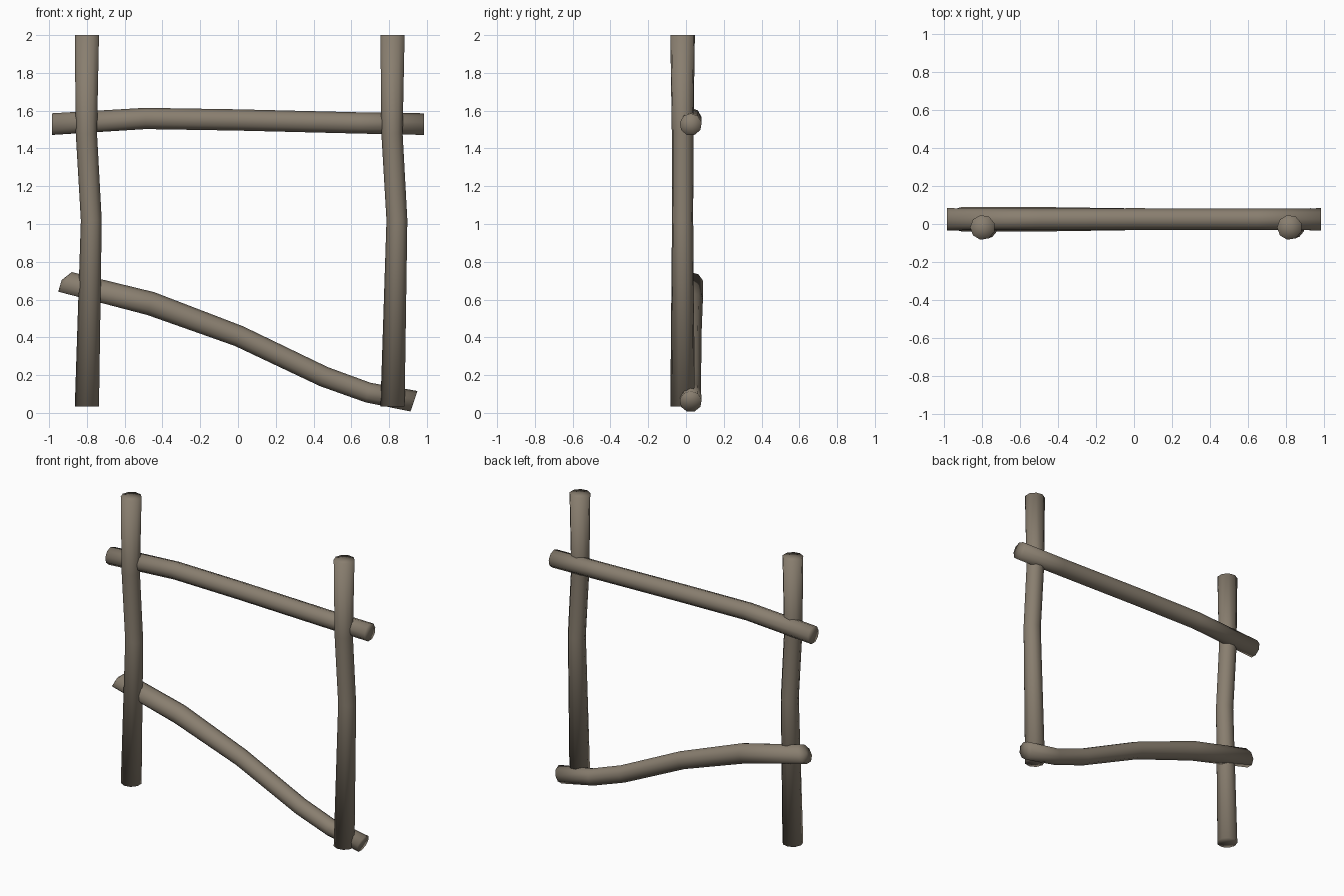
import bpy, bmesh, math
from mathutils import Vector

if "Cube" in bpy.data.objects:
    bpy.data.objects.remove(bpy.data.objects["Cube"])

SIDES = 9

wood = bpy.data.materials.new("weathered wood")
wood.diffuse_color = (0.25, 0.21, 0.16, 1.0)
wood.use_nodes = True
wood.node_tree.nodes["Principled BSDF"].inputs["Base Color"].default_value = wood.diffuse_color


def log(name, points, start_dir, end_dir, bulge=0.0):
    """Round log through (x, y, z, radius) points, with capped ends."""
    centres = [Vector(p[:3]) for p in points]
    side = Vector((0, 1, 0))          # all logs bend in the xz plane
    bm = bmesh.new()
    rings = []
    for i, c in enumerate(centres):
        if i == 0:
            d = Vector(start_dir).normalized()
        elif i == len(centres) - 1:
            d = Vector(end_dir).normalized()
        else:
            d = ((c - centres[i - 1]).normalized()
                 + (centres[i + 1] - c).normalized()).normalized()
        up = d.cross(side)
        r = points[i][3]
        rings.append([bm.verts.new(c + r * (math.cos(a) * up + math.sin(a) * side))
                      for a in (2 * math.pi * k / SIDES for k in range(SIDES))])
    for a, b in zip(rings, rings[1:]):
        for k in range(SIDES):
            n = (k + 1) % SIDES
            bm.faces.new((a[k], a[n], b[n], b[k]))
    # fan caps
    tips = (centres[0] - Vector(start_dir).normalized() * bulge, centres[-1])
    for ring, tip in zip((rings[0], rings[-1]), tips):
        v = bm.verts.new(tip)
        for k in range(SIDES):
            bm.faces.new((ring[k], ring[(k + 1) % SIDES], v))
    bmesh.ops.recalc_face_normals(bm, faces=bm.faces)
    for f in bm.faces:
        f.smooth = True
    me = bpy.data.meshes.new(name)
    bm.to_mesh(me)
    bm.free()
    me.materials.append(wood)
    ob = bpy.data.objects.new(name, me)
    bpy.context.collection.objects.link(ob)
    return ob


# Two identical upright posts, slightly crooked
for name, x in (("left_post", -0.798), ("right_post", 0.82)):
    log(name, [(x, -0.018, 0.035, 0.066), (x + 0.023, -0.018, 1.02, 0.057),
               (x - 0.003, -0.018, 1.48, 0.058), (x, -0.018, 2.0, 0.066)],
        (0, 0, 1), (0, 0, 1))

# Upper rail
log("upper_rail", [(-0.985, 0.025, 1.527, 0.059), (-0.49, 0.025, 1.557, 0.058),
                   (0.0, 0.026, 1.549, 0.058), (0.65, 0.025, 1.533, 0.058),
                   (0.985, 0.025, 1.527, 0.059)],
    (1, 0, 0), (1, 0, 0))

# Fallen lower rail, with a slanted splintered left end
log("lower_rail", [(-0.917, 0.025, 0.692, 0.065), (-0.463, 0.025, 0.577, 0.065),
                   (0.004, 0.025, 0.405, 0.058), (0.455, 0.025, 0.19, 0.056),
                   (0.688, 0.025, 0.106, 0.055), (0.931, 0.025, 0.06, 0.059)],
    (0.82, 0, -0.57), (0.947, 0, -0.32), bulge=0.02)
